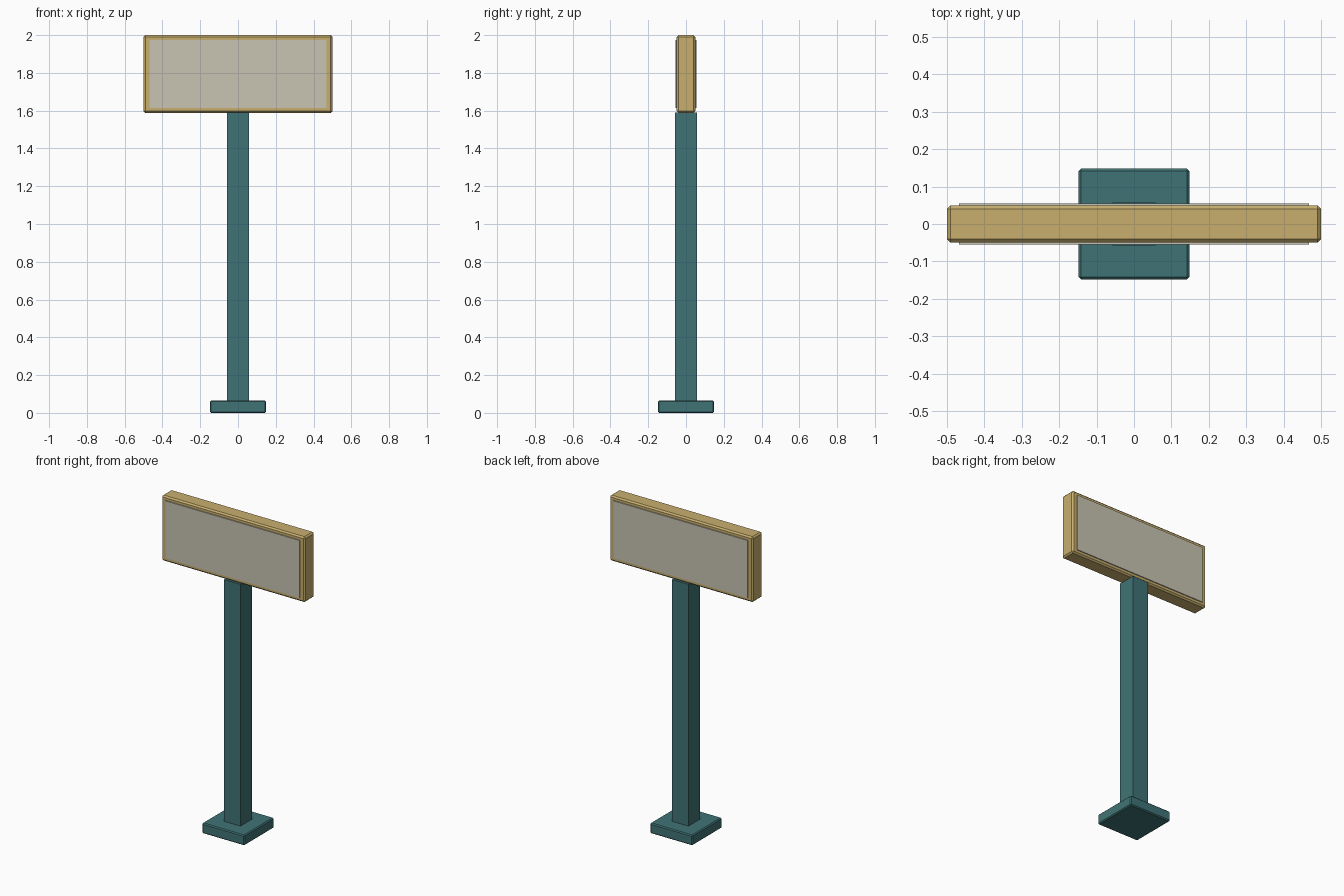
import bpy

if "Cube" in bpy.data.objects:
    bpy.data.objects.remove(bpy.data.objects["Cube"])


def material(name, rgb):
    m = bpy.data.materials.new(name)
    m.diffuse_color = (*rgb, 1.0)
    m.use_nodes = True
    m.node_tree.nodes["Principled BSDF"].inputs["Base Color"].default_value = m.diffuse_color
    return m


teal = material("teal paint", (0.051, 0.171, 0.178))
gold = material("gold frame", (0.578, 0.429, 0.156))
cream = material("cream panel", (0.578, 0.546, 0.445))


def box(name, x, y, z0, z1, mat, bevel=0.0, y_mid=0.0):
    """Box with half sizes x and y, spanning z0 to z1, with optional chamfered edges."""
    bpy.ops.mesh.primitive_cube_add(size=2, location=(0, y_mid, (z0 + z1) / 2))
    ob = bpy.context.object
    ob.name = name
    ob.scale = (x, y, (z1 - z0) / 2)
    bpy.ops.object.transform_apply(location=False, rotation=False, scale=True)
    ob.data.materials.append(mat)
    if bevel:
        mod = ob.modifiers.new("chamfer", 'BEVEL')
        mod.width = bevel
        mod.segments = 1
    return ob


# Foot and square post
box("base_plate", 0.148, 0.148, 0.0, 0.065, teal, 0.006)
box("post", 0.057, 0.057, 0.06, 1.59, teal)

# Sign board with chamfered frame
box("sign_frame", 0.5, 0.049, 1.588, 2.0, gold, 0.009)

# Thin raised panels on the front and back
for name, side in (("front_panel", -1), ("back_panel", 1)):
    box(name, 0.468, 0.004, 1.613, 1.975, cream, y_mid=side * 0.051)
